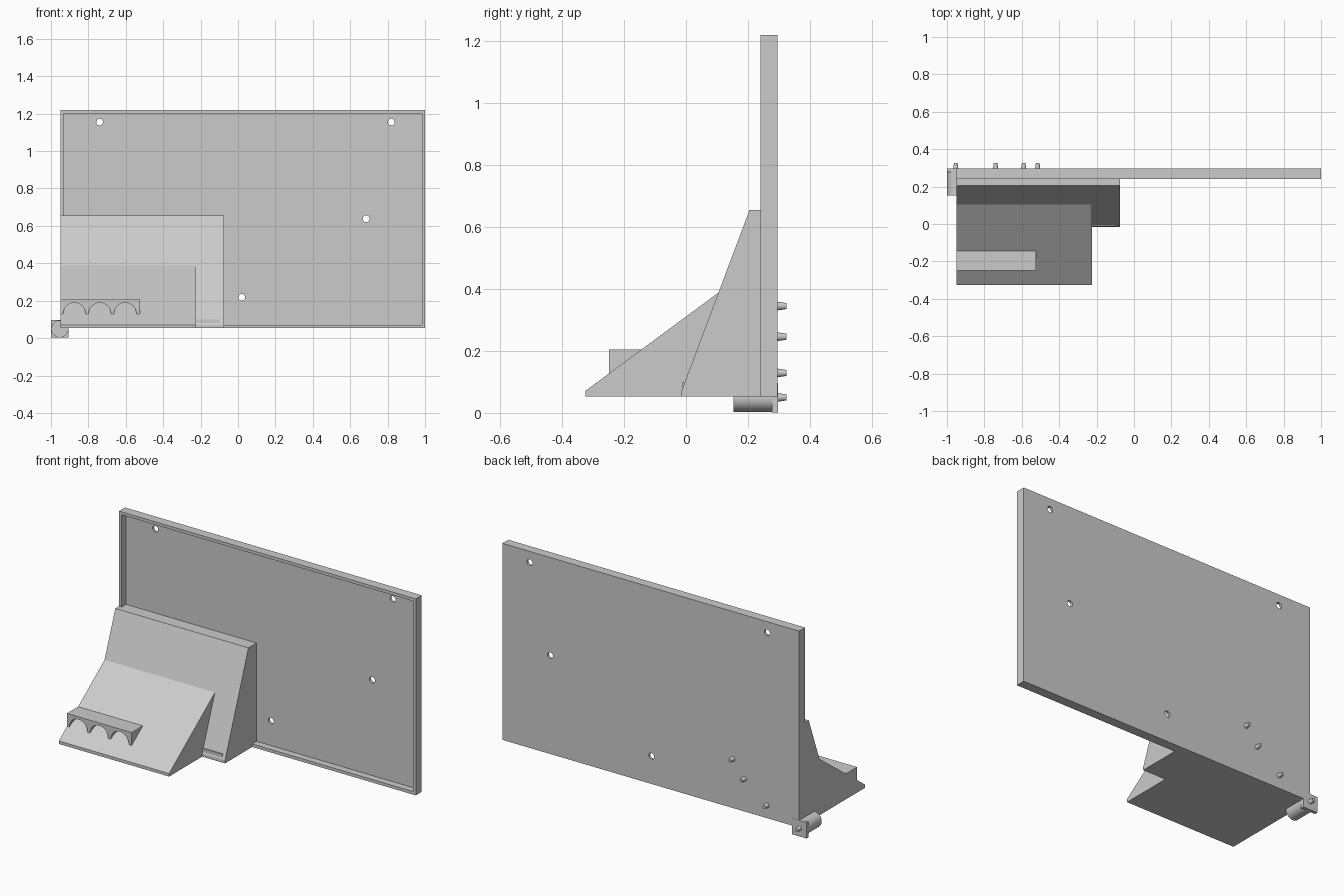
import bpy, math
from mathutils import Matrix

if "Cube" in bpy.data.objects:
    bpy.data.objects.remove(bpy.data.objects["Cube"])


def mesh_object(name, verts, faces):
    me = bpy.data.meshes.new(name)
    me.from_pydata(verts, [], faces)
    ob = bpy.data.objects.new(name, me)
    bpy.context.collection.objects.link(ob)
    return ob


def prism(name, profile, a, b, place):
    """Extrude a 2D profile from a to b; place(u, v, depth) gives xyz."""
    n = len(profile)
    verts = [place(u, v, d) for d in (a, b) for u, v in profile]
    faces = [tuple(range(n))[::-1], tuple(range(n, 2 * n))]
    faces += [(i, (i + 1) % n, n + (i + 1) % n, n + i) for i in range(n)]
    ob = mesh_object(name, verts, faces)
    import bmesh
    bm = bmesh.new()
    bm.from_mesh(ob.data)
    bmesh.ops.recalc_face_normals(bm, faces=bm.faces)
    bm.to_mesh(ob.data)
    bm.free()
    return ob


def along_x(u, v, d):
    return (d, u, v)


def along_y(u, v, d):
    return (u, d, v)


def box(name, x0, x1, y0, y1, z0, z1):
    return prism(name, [(x0, z0), (x1, z0), (x1, z1), (x0, z1)], y0, y1, along_y)


def cone_y(name, x, z, y0, y1, r0, r1, sides=32):
    bpy.ops.mesh.primitive_cone_add(vertices=sides, radius1=r0, radius2=r1, depth=y1 - y0)
    ob = bpy.context.object
    ob.name = name
    ob.data.transform(Matrix.Translation((x, (y0 + y1) / 2, z)) @ Matrix.Rotation(-math.pi / 2, 4, 'X'))
    bpy.ops.object.shade_smooth_by_angle(angle=math.radians(40))
    return ob


def cut(target, cutter):
    mod = target.modifiers.new(cutter.name, 'BOOLEAN')
    mod.operation, mod.object, mod.solver = 'DIFFERENCE', cutter, 'EXACT'
    cutter.hide_render = True
    cutter.hide_set(True)


# Back panel: shallow tray with a raised rim and four through holes
panel = box("back_panel", -0.95, 1.0, 0.24, 0.296, 0.053, 1.22)
cut(panel, box("recess_cutter", -0.932, 0.983, 0.2, 0.281, 0.071, 1.202))
for i, (x, z) in enumerate([(-0.74, 1.155), (0.82, 1.155), (0.685, 0.638), (0.02, 0.218)]):
    cut(panel, cone_y(f"hole_cutter_{i}", x, z, 0.2, 0.35, 0.018, 0.018))

# Two stepped wedges, both flush with the panel's left edge
prism("rear_wedge", [(-0.015, 0.053), (-0.015, 0.07), (0.205, 0.655), (0.283, 0.655), (0.283, 0.053)],
      -0.95, -0.075, along_x)
prism("front_wedge", [(-0.325, 0.053), (-0.325, 0.071), (0.107, 0.39), (0.107, 0.053)],
      -0.95, -0.225, along_x)

# Arched ledge on the front slope
arches = [(-0.95, 0.205), (-0.95, 0.128)]
for cx in (-0.875, -0.739, -0.603):
    for k in range(17):
        a = math.pi * (1 - k / 16)
        arches.append((cx + 0.06 * math.cos(a), 0.128 + 0.061 * math.sin(a)))
arches += [(-0.525, 0.128), (-0.525, 0.205)]
prism("arched_ledge", arches, -0.248, -0.143, along_y)

# Small bar at the foot of the rear wedge
box("foot_bar", -0.26, -0.097, -0.011, 0.05, 0.07, 0.1)

# Corner connector: square plate and barrel
box("connector_plate", -1.0, -0.906, 0.278, 0.297, 0.002, 0.096)
cone_y("connector_barrel", -0.953, 0.049, 0.153, 0.28, 0.046, 0.046, 40)

# Tapered studs on the back
for i, (x, z) in enumerate([(-0.515, 0.345), (-0.59, 0.246), (-0.74, 0.129), (-0.953, 0.05)]):
    cone_y(f"rear_stud_{i}", x, z, 0.29, 0.325, 0.015, 0.0095, 24)
